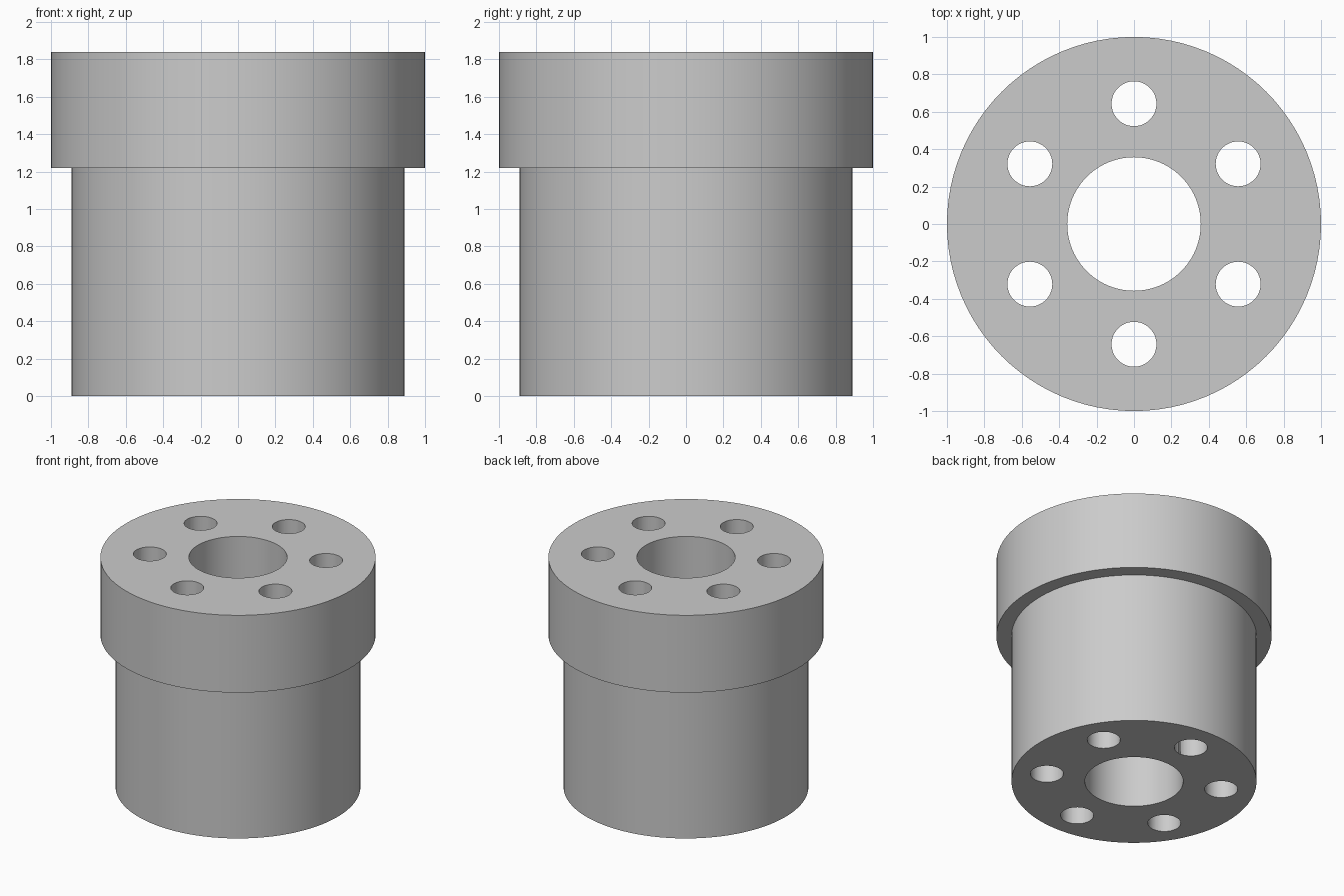
import bpy
import math

cube = bpy.data.objects.get("Cube")
if cube:
    bpy.data.objects.remove(cube, do_unlink=True)

HEIGHT, STEP = 1.84, 1.22
FLANGE_R, BODY_R, BORE_R = 1.0, 0.89, 0.357
HOLE_R, HOLE_RING = 0.12, 0.643
SEGMENTS = 96

grey = bpy.data.materials.new("plain grey")
grey.use_nodes = True
colour = (0.6, 0.6, 0.6, 1)
grey.diffuse_color = colour
grey.node_tree.nodes["Principled BSDF"].inputs["Base Color"].default_value = colour


def revolve(name, profile):
    """Spin a closed (radius, height) outline around the z axis."""
    n = len(profile)
    verts, faces = [], []
    for i in range(SEGMENTS):
        a = math.tau * i / SEGMENTS
        verts += [(r * math.cos(a), r * math.sin(a), z) for r, z in profile]
        j = (i + 1) % SEGMENTS
        for k in range(n):
            m = (k + 1) % n
            faces.append((i * n + k, j * n + k, j * n + m, i * n + m))
    mesh = bpy.data.meshes.new(name)
    mesh.from_pydata(verts, [], faces)
    mesh.materials.append(grey)
    obj = bpy.data.objects.new(name, mesh)
    bpy.context.collection.objects.link(obj)
    return obj


# Flanged bushing with a central bore
bushing = revolve("flanged_bushing", [
    (BORE_R, 0), (BODY_R, 0), (BODY_R, STEP),
    (FLANGE_R, STEP), (FLANGE_R, HEIGHT), (BORE_R, HEIGHT)])

# Ring of six through holes
for i in range(6):
    a = math.radians(90 + 60 * i)
    bpy.ops.mesh.primitive_cylinder_add(
        vertices=48, radius=HOLE_R, depth=HEIGHT + 0.4,
        location=(HOLE_RING * math.cos(a), HOLE_RING * math.sin(a), HEIGHT / 2))
    cutter = bpy.context.object
    cutter.name = f"hole_cutter_{i + 1}"
    cutter.data.materials.append(grey)
    cut = bushing.modifiers.new(f"hole_{i + 1}", "BOOLEAN")
    cut.operation, cut.solver, cut.object = "DIFFERENCE", "EXACT", cutter
    bpy.ops.object.select_all(action="DESELECT")
    bushing.select_set(True)
    bpy.context.view_layer.objects.active = bushing
    bpy.ops.object.modifier_apply(modifier=cut.name)
    bpy.data.objects.remove(cutter, do_unlink=True)

# Smooth walls, crisp rims
bpy.ops.object.shade_smooth_by_angle(angle=math.radians(30))
